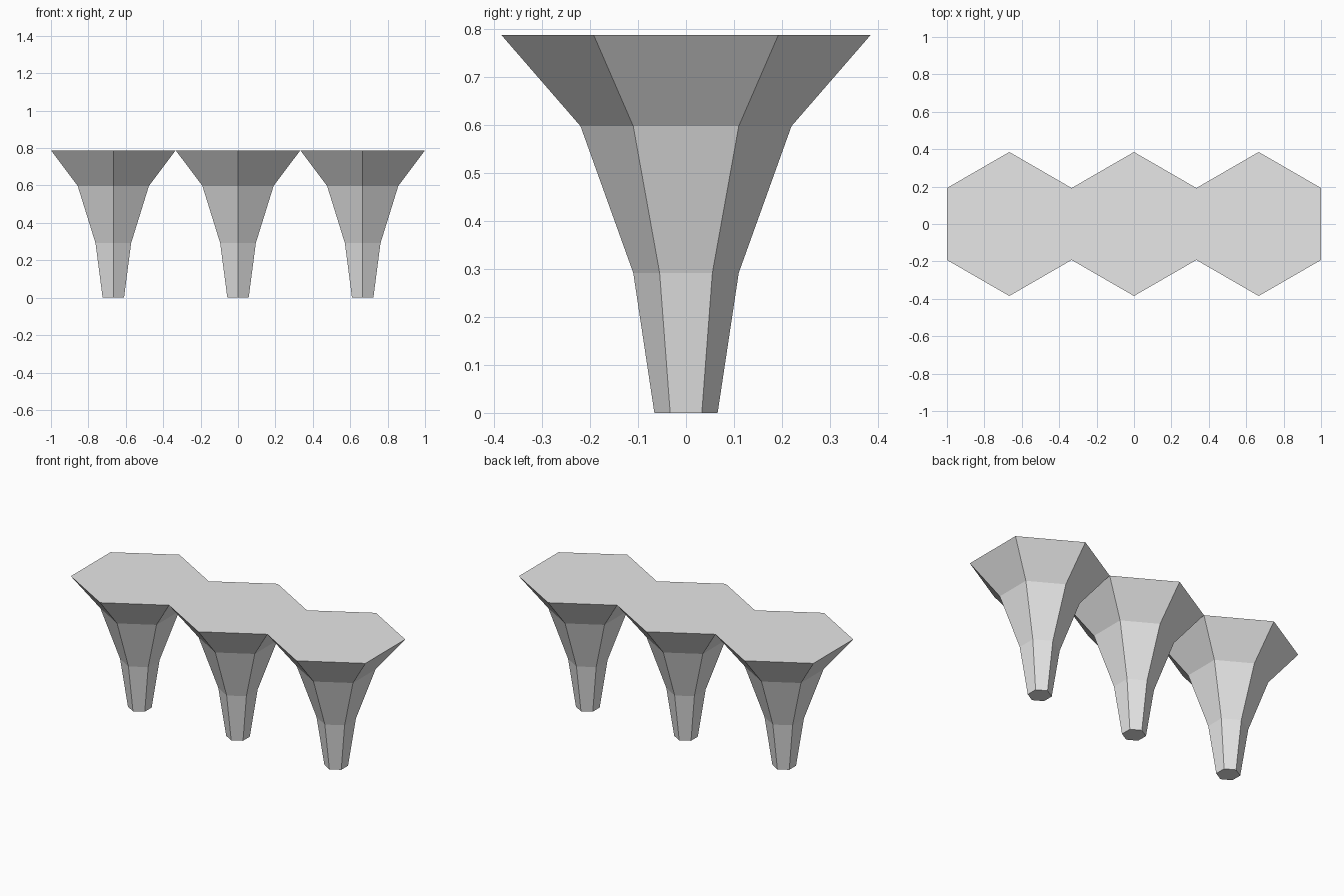
import bpy, bmesh, math

if "Cube" in bpy.data.objects:
    bpy.data.objects.remove(bpy.data.objects["Cube"])

# Light grey used everywhere
grey = bpy.data.materials.new("light_grey")
grey.diffuse_color = (0.8, 0.8, 0.8, 1)
grey.use_nodes = True
grey.node_tree.nodes["Principled BSDF"].inputs["Base Color"].default_value = grey.diffuse_color

SPACING = 2 / 3
TOP_R = SPACING / 2 / math.cos(math.pi / 6)   # neighbours meet along a flat side
# (corner radius, height) of each ring, bottom to top
PROFILE = [(0.066, 0.0), (0.11, 0.292), (0.22, 0.598), (TOP_R, 0.788)]


def flared_column(name, x):
    """Closed six-sided column that widens upward, with points toward +y and -y."""
    bm = bmesh.new()
    rings = []
    for r, z in PROFILE:
        angles = [math.radians(30 + 60 * i) for i in range(6)]
        rings.append([bm.verts.new((r * math.cos(a), r * math.sin(a), z)) for a in angles])
    for low, high in zip(rings, rings[1:]):
        for i in range(6):
            j = (i + 1) % 6
            bm.faces.new((low[i], low[j], high[j], high[i]))
    bm.faces.new(rings[0][::-1])   # foot
    bm.faces.new(rings[-1])        # flat deck
    mesh = bpy.data.meshes.new(name)
    bm.to_mesh(mesh)
    bm.free()
    mesh.materials.append(grey)
    obj = bpy.data.objects.new(name, mesh)
    obj.location.x = x
    bpy.context.collection.objects.link(obj)


# Row of three columns whose tops form one platform
for label, step in (("left", -1), ("middle", 0), ("right", 1)):
    flared_column(label + "_column", step * SPACING)
